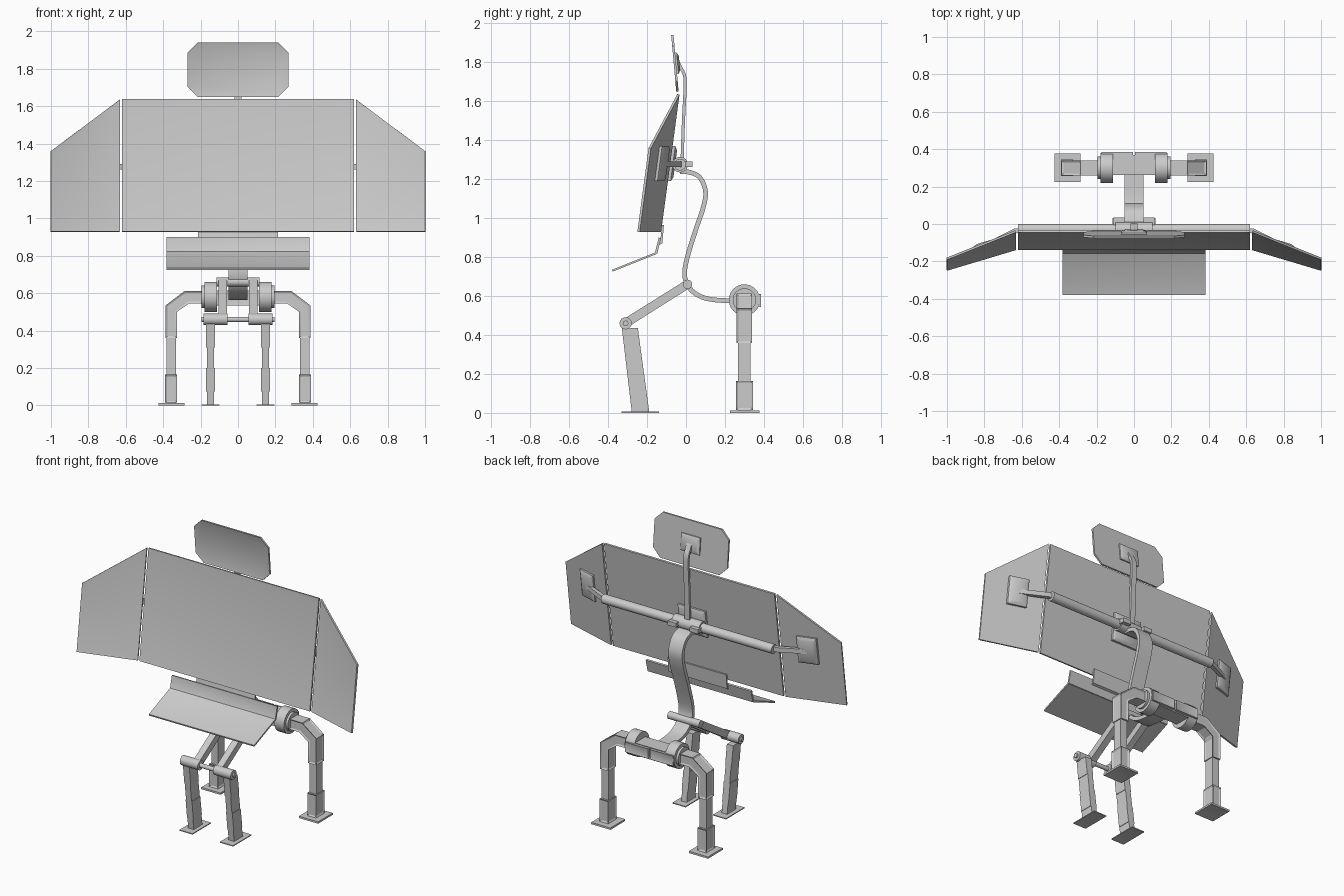
import bpy, bmesh, math
from mathutils import Vector

cube = bpy.data.objects.get("Cube")
if cube:
    bpy.data.objects.remove(cube, do_unlink=True)

grey = bpy.data.materials.new("light_grey")
grey.use_nodes = True
grey.diffuse_color = (0.6, 0.6, 0.6, 1)
grey.node_tree.nodes["Principled BSDF"].inputs["Base Color"].default_value = (0.6, 0.6, 0.6, 1)


def prism(name, pts, offset, inset=0, depth=0, every=False, mirror=False):
    """Extrude a polygon by offset; optionally inset its first cap or every face."""
    bm = bmesh.new()
    off = Vector(offset)
    a = [bm.verts.new(p) for p in pts]
    b = [bm.verts.new(Vector(p) + off) for p in pts]
    cap = bm.faces.new(a)
    bm.faces.new(b[::-1])
    for i in range(len(a)):
        j = (i + 1) % len(a)
        bm.faces.new((a[j], a[i], b[i], b[j]))
    bmesh.ops.recalc_face_normals(bm, faces=bm.faces)
    if inset:
        faces = [f for f in bm.faces if abs(f.normal.z) < 0.95] if every else [cap]
        bmesh.ops.inset_individual(bm, faces=faces, thickness=inset, depth=depth,
                                   use_even_offset=True)
    me = bpy.data.meshes.new(name)
    bm.to_mesh(me)
    bm.free()
    me.materials.append(grey)
    me.shade_smooth()
    me.set_sharp_from_angle(angle=math.radians(30))
    ob = bpy.data.objects.new(name, me)
    bpy.context.scene.collection.objects.link(ob)
    if mirror:
        ob.modifiers.new("mirror", 'MIRROR').use_mirror_merge = False
    return ob


def box(name, x, y, z, **kw):
    pts = [(x[0], y[0], z[0]), (x[1], y[0], z[0]), (x[1], y[0], z[1]), (x[0], y[0], z[1])]
    return prism(name, pts, (0, y[1] - y[0], 0), **kw)


def foot(name, x, y, height):
    pts = [(x[0], y[0], 0), (x[1], y[0], 0), (x[1], y[1], 0), (x[0], y[1], 0)]
    prism(name, pts, (0, 0, height), inset=0.04, depth=-height * 0.7, mirror=True)


def rod(name, x0, x1, y, z, r, mirror=False, n=24):
    ring = [math.tau * i / n for i in range(n)]
    pts = [(x0, y + r * math.cos(t), z + r * math.sin(t)) for t in ring]
    return prism(name, pts, (x1 - x0, 0, 0), mirror=mirror)


def side_shape(name, yz, x0, x1, **kw):
    return prism(name, [(x0, y, z) for y, z in yz], (x1 - x0, 0, 0), **kw)


def ribbon(name, path, half_width, thick, steps=6):
    """Flat strap following a smooth path in the side plane."""
    p = [Vector(q) for q in path]
    p = [2 * p[0] - p[1]] + p + [2 * p[-1] - p[-2]]
    line = []
    for i in range(1, len(p) - 2):
        for s in range(steps):
            t = s / steps
            a, b, c, d = p[i - 1:i + 3]
            line.append(0.5 * (2 * b + (c - a) * t + (2 * a - 5 * b + 4 * c - d) * t * t
                               + (3 * b - a - 3 * c + d) * t ** 3))
    line.append(p[-2])
    left, right = [], []
    for i, q in enumerate(line):
        d = (line[min(i + 1, len(line) - 1)] - line[max(i - 1, 0)]).normalized()
        n = Vector((-d.y, d.x)) * thick / 2
        left.append(q + n)
        right.append(q - n)
    side_shape(name, left + right[::-1], -half_width, half_width)


def screen_y(x, z):
    """Front surface of the tilted screens; the wings fold forward."""
    return -0.14 + 0.134 * (z - 0.93) - 0.301 * max(0, abs(x) - 0.635)


def on_screen(xz, shift=0):
    return [(x, screen_y(x, z) + shift, z) for x, z in xz]


def rect(x0, x1, z0, z1):
    return [(x0, z0), (x1, z0), (x1, z1), (x0, z1)]


# Main screen and folded wing screens
prism("main_screen", on_screen(rect(-0.62, 0.62, 0.93, 1.637)), (0, 0.012, -0.002),
      inset=0.022, depth=-0.004)
prism("wing_screen", on_screen([(0.632, 0.93), (1, 0.93), (1, 1.36), (0.632, 1.635)]),
      (0.003, 0.012, -0.002), inset=0.022, depth=-0.004, mirror=True)

# Mounting plates and arms behind the screens
prism("main_mount", on_screen(rect(-0.1, 0.1, 1.19, 1.37), 0.026), (0, -0.015, 0),
      inset=0.022, depth=0.012)
prism("wing_mount", on_screen(rect(0.74, 0.86, 1.19, 1.37), 0.026), (0, -0.015, 0),
      inset=0.022, depth=0.012, mirror=True)
prism("wing_arm", [(0.59, -0.02, 1.262), (0.59, -0.04, 1.262), (0.63, -0.05, 1.262),
                   (0.81, -0.13, 1.262), (0.81, -0.11, 1.262), (0.64, -0.025, 1.262)],
      (0, 0, 0.03), mirror=True)
box("main_arm", (-0.04, 0.04), (-0.08, -0.03), (1.255, 1.295))

# Horizontal bar and its centre clamp
rod("cross_bar", -0.62, 0.62, -0.03, 1.275, 0.03)
rod("bar_clamp", -0.1, 0.1, -0.03, 1.275, 0.04)
box("clamp_lug", (0.05, 0.11), (-0.03, 0.034), (1.262, 1.29), mirror=True)

# Head screen with its post
head = [(-0.215, 1.65), (0.215, 1.65), (0.27, 1.705), (0.27, 1.885),
        (0.215, 1.94), (-0.215, 1.94), (-0.27, 1.885), (-0.27, 1.705)]
prism("head_screen", [(x, -0.05 - 0.09 * (z - 1.65), z) for x, z in head], (0, 0.012, 0),
      inset=0.008, depth=-0.003)
prism("head_mount", [(x, -0.03 - 0.09 * (z - 1.65), z) for x, z in rect(-0.07, 0.07, 1.74, 1.85)],
      (0, -0.012, 0), inset=0.02, depth=0.01)
ribbon("head_post", [(-0.02, 1.3), (-0.013, 1.5), (-0.005, 1.66), (-0.007, 1.73),
                     (-0.025, 1.77), (-0.04, 1.8)], 0.018, 0.016)

# Control tray under the main screen
prism("tray", [(-0.383, -0.38, 0.735), (0.383, -0.38, 0.735), (0.383, -0.155, 0.825),
               (-0.383, -0.155, 0.825)], (0.0, 0.003, -0.01), inset=0.015, depth=-0.003)
prism("tray_back", [(-0.383, -0.16, 0.82), (0.383, -0.16, 0.82), (0.383, -0.14, 0.9),
                    (-0.383, -0.14, 0.9)], (0, 0.012, -0.003), inset=0.012, depth=-0.003)
side_shape("tray_bracket", [(-0.145, 0.86), (-0.128, 0.91), (-0.126, 0.965),
                            (-0.113, 0.965), (-0.122, 0.87)], -0.213, 0.213)

# Curved spine
ribbon("spine", [(-0.03, 1.24), (0.02, 1.235), (0.07, 1.21), (0.1, 1.14), (0.09, 1.06),
                 (0.05, 0.94), (0.007, 0.8), (-0.007, 0.71), (0.015, 0.645),
                 (0.07, 0.6), (0.15, 0.58), (0.27, 0.575)], 0.05, 0.024)

# Hips
box("hip_beam", (-0.115, 0.115), (0.262, 0.37), (0.535, 0.615), inset=0.012, depth=-0.004, every=True)
box("hip_rear_panel", (0.006, 0.175), (0.345, 0.385), (0.545, 0.61),
    inset=0.01, depth=-0.004, every=True, mirror=True)
rod("hip_disc", 0.112, 0.18, 0.3, 0.58, 0.08, mirror=True, n=32)
rod("hip_hub", 0.17, 0.195, 0.3, 0.58, 0.06, mirror=True, n=32)

# Rear legs
arch = [(0.18, 0.612), (0.285, 0.612), (0.387, 0.535), (0.387, 0.36),
        (0.327, 0.36), (0.327, 0.5), (0.262, 0.545), (0.18, 0.545)]
prism("rear_leg_arch", [(x, 0.26, z) for x, z in arch], (0, 0.08, 0),
      inset=0.01, depth=-0.006, every=True, mirror=True)
box("rear_leg_shin", (0.332, 0.382), (0.268, 0.332), (0.01, 0.365), mirror=True)
box("rear_leg_ankle", (0.325, 0.389), (0.256, 0.344), (0.015, 0.165),
    inset=0.01, depth=-0.006, every=True, mirror=True)
foot("rear_foot", (0.285, 0.425), (0.225, 0.378), 0.012)

# Front legs: pivot, thigh links, knees, shins
rod("thigh_pivot", -0.115, 0.115, 0.008, 0.66, 0.024)
side_shape("thigh", [(0.0, 0.682), (-0.315, 0.485), (-0.3, 0.44), (0.02, 0.642)],
           0.06, 0.104, mirror=True)
rod("knee_bar", -0.195, 0.195, -0.31, 0.46, 0.014)
rod("knee", 0.055, 0.185, -0.31, 0.46, 0.031, mirror=True)


def shin_edge(z):
    t = z / 0.44
    return -0.278 - 0.052 * t, -0.188 - 0.06 * t


cuts = [0.004, 0.075, 0.2, 0.31, 0.435]
for i in range(4):
    low, high = cuts[i], cuts[i + 1]
    (f0, b0), (f1, b1) = shin_edge(low), shin_edge(high)
    half = 0.023 if i % 2 else 0.02
    side_shape("front_shin_%d" % (i + 1), [(f0, low), (b0, low), (b1, high), (f1, high)],
               0.147 - half, 0.147 + half, mirror=True)
foot("front_foot", (0.1, 0.195), (-0.33, -0.138), 0.006)
